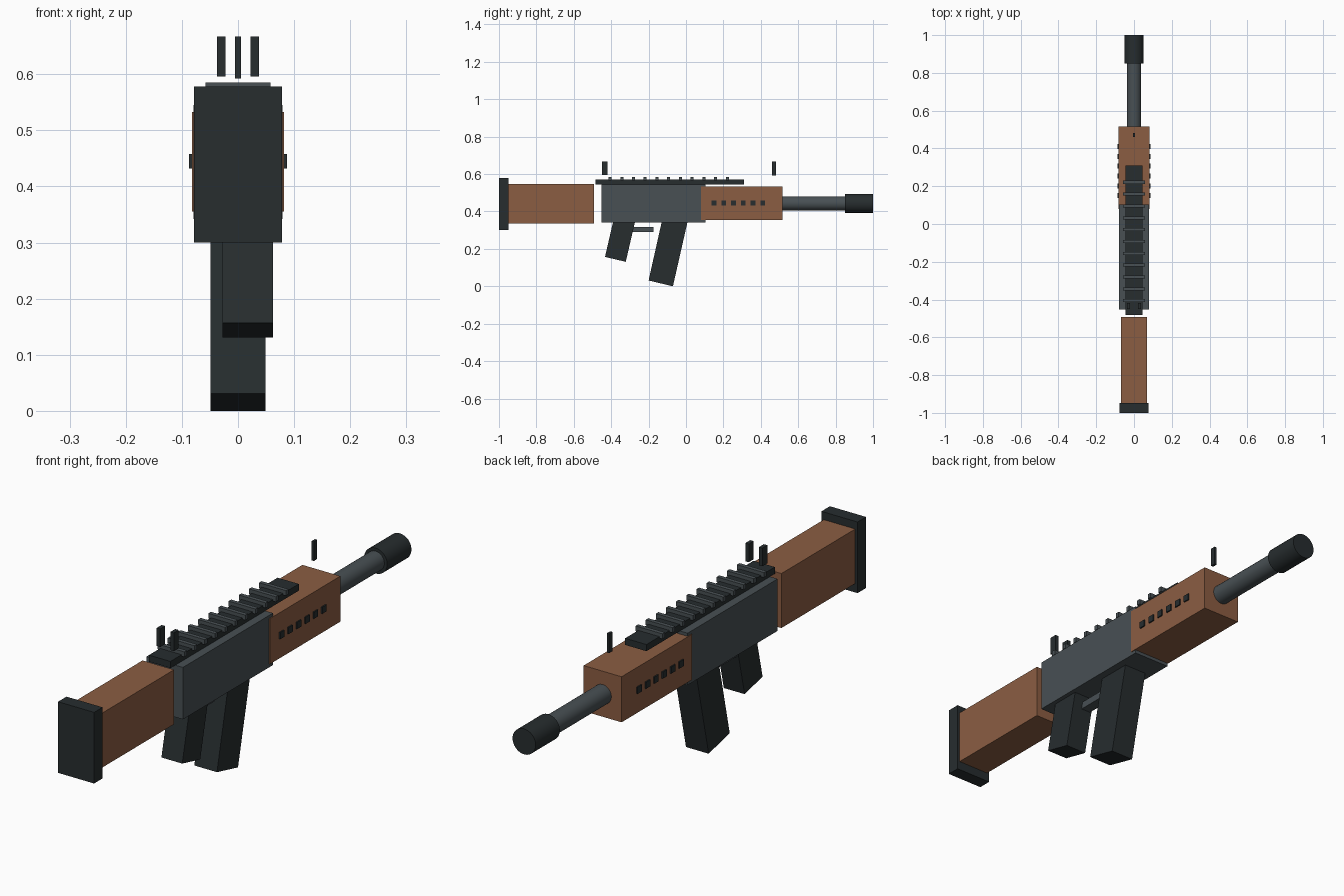
import bpy, bmesh, math

if "Cube" in bpy.data.objects:
    bpy.data.objects.remove(bpy.data.objects["Cube"])


def material(name, rgb):
    m = bpy.data.materials.new(name)
    m.diffuse_color = (*rgb, 1)
    m.use_nodes = True
    m.node_tree.nodes["Principled BSDF"].inputs["Base Color"].default_value = m.diffuse_color
    return m


WOOD = material("wood", (0.26, 0.11, 0.055))
METAL = material("metal", (0.065, 0.08, 0.088))
DARK = material("dark_metal", (0.02, 0.026, 0.028))


def finish(name, bm, mat):
    bmesh.ops.recalc_face_normals(bm, faces=bm.faces)
    mesh = bpy.data.meshes.new(name)
    bm.to_mesh(mesh)
    bm.free()
    ob = bpy.data.objects.new(name, mesh)
    bpy.context.collection.objects.link(ob)
    mesh.materials.append(mat)
    return ob


def prism(name, profile, x0, x1, mat):
    """Side profile of (y, z) points extruded from x0 to x1."""
    bm = bmesh.new()
    face = bm.faces.new([bm.verts.new((x0, y, z)) for y, z in profile])
    new = bmesh.ops.extrude_face_region(bm, geom=[face])["geom"]
    bmesh.ops.translate(bm, vec=(x1 - x0, 0, 0),
                        verts=[v for v in new if isinstance(v, bmesh.types.BMVert)])
    return finish(name, bm, mat)


def box(name, x, y, z, mat):
    return prism(name, [(y[0], z[0]), (y[1], z[0]), (y[1], z[1]), (y[0], z[1])],
                 x[0], x[1], mat)


def tube(name, radius, y0, y1, z, mat):
    bpy.ops.mesh.primitive_cylinder_add(vertices=24, radius=radius, depth=y1 - y0,
                                        location=(0, (y0 + y1) / 2, z),
                                        rotation=(math.pi / 2, 0, 0))
    ob = bpy.context.object
    ob.name = name
    ob.data.materials.append(mat)
    bpy.ops.object.shade_smooth_by_angle(angle=math.radians(30))


# Stock and butt plate
box("butt_plate", (-0.078, 0.078), (-1.0, -0.948), (0.30, 0.578), DARK)
box("stock", (-0.068, 0.068), (-0.955, -0.492), (0.335, 0.548), WOOD)

# Receiver and handguard
box("receiver", (-0.079, 0.079), (-0.453, 0.103), (0.342, 0.545), METAL)
box("handguard", (-0.082, 0.082), (0.08, 0.515), (0.355, 0.533), WOOD)

# Vents on both sides of the handguard
for side in (-1, 1):
    for i in range(6):
        y = 0.15 + i * 0.052
        box(f"vent_{i}_{side}", sorted((side * 0.073, side * 0.087)),
            (y - 0.013, y + 0.013), (0.432, 0.458), DARK)

# Barrel and muzzle
tube("barrel", 0.038, 0.45, 0.95, 0.443, METAL)
tube("muzzle", 0.05, 0.85, 1.0, 0.443, DARK)

# Top rail with cross ribs
box("rail", (-0.046, 0.046), (-0.483, 0.31), (0.545, 0.571), DARK)
for i in range(11):
    y = -0.406 + i * 0.0627
    box(f"rail_rib_{i}", (-0.058, 0.058), (y - 0.008, y + 0.008), (0.565, 0.585), METAL)

# Sights
for side in (-1, 1):
    box(f"rear_sight_{side}", sorted((side * 0.022, side * 0.037)),
        (-0.449, -0.419), (0.596, 0.667), DARK)
box("front_sight", (-0.005, 0.005), (0.461, 0.482), (0.592, 0.667), DARK)

# Slanted magazine and grip, both running up into the receiver
prism("magazine", [(-0.2, 0.031), (-0.07, 0.0), (0.014, 0.37), (-0.124, 0.37)],
      -0.049, 0.049, DARK)
prism("grip", [(-0.433, 0.157), (-0.322, 0.131), (-0.267, 0.37), (-0.384, 0.37)],
      -0.028, 0.062, DARK)

# Trigger bar
box("trigger", (-0.02, 0.02), (-0.285, -0.174), (0.29, 0.318), METAL)
